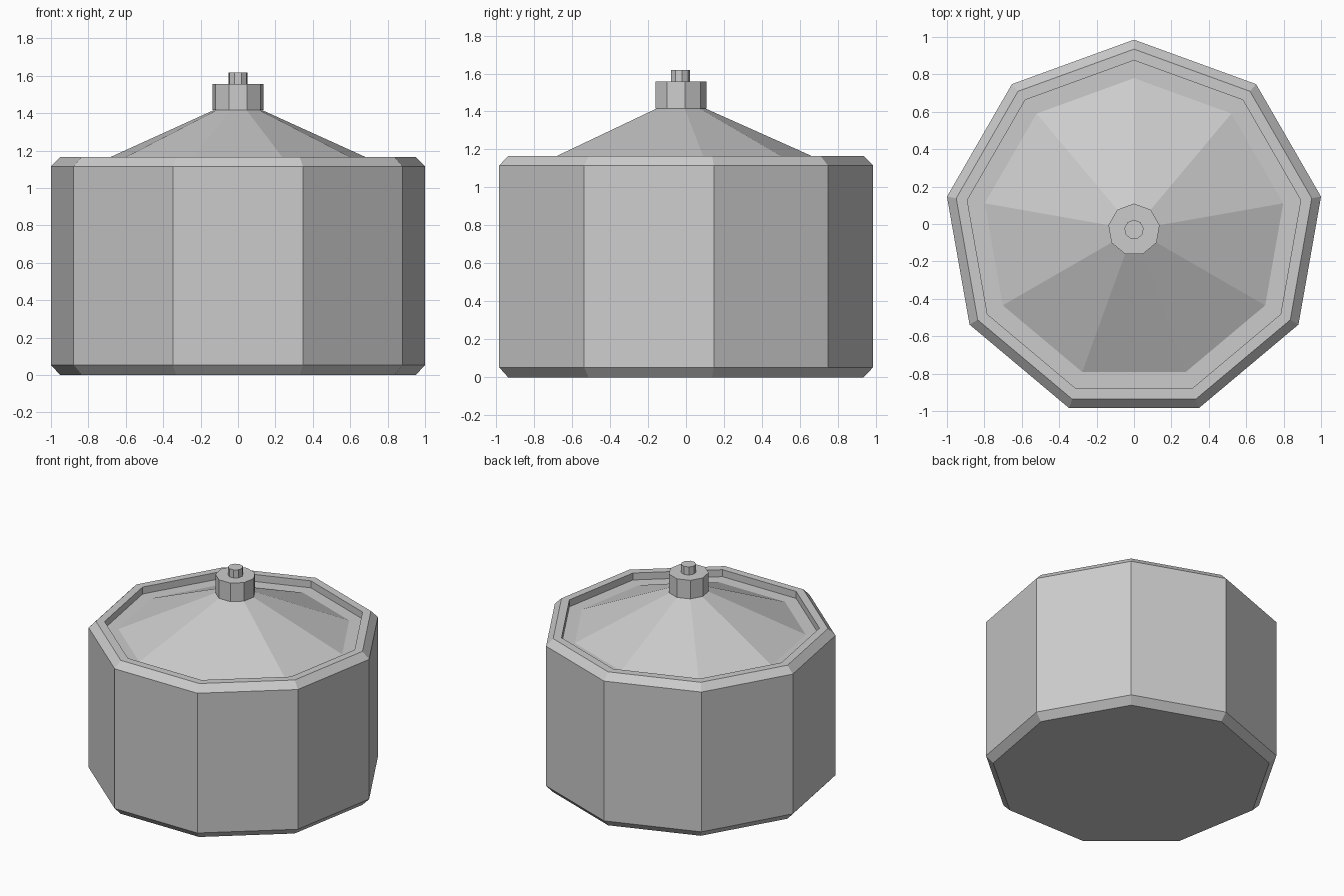
import bpy, bmesh
from math import sin, cos, pi

if "Cube" in bpy.data.objects:
    bpy.data.objects.remove(bpy.data.objects["Cube"])

SIDES = 9
CY = -0.03  # axis offset that centres the nine-sided outline


def lathe(name, profile, cap_start=False, cap_end=False):
    """Revolve (radius, z) points into a flat-sided form with a corner at +y."""
    bm = bmesh.new()
    rings = [[bm.verts.new((-r * sin(2 * pi * i / SIDES), CY + r * cos(2 * pi * i / SIDES), z))
              for i in range(SIDES)] for r, z in profile]
    for a, b in zip(rings, rings[1:]):
        for i in range(SIDES):
            j = (i + 1) % SIDES
            bm.faces.new((a[i], a[j], b[j], b[i]))
    if cap_start:
        bm.faces.new(rings[0][::-1])
    if cap_end:
        bm.faces.new(rings[-1])
    mesh = bpy.data.meshes.new(name)
    bm.to_mesh(mesh)
    bm.free()
    obj = bpy.data.objects.new(name, mesh)
    bpy.context.collection.objects.link(obj)
    return obj


# Drum with chamfered edges, raised rim and recessed ledge
lathe("tank_body", [(0.965, 0), (1.0154, 0.053), (1.0154, 1.115), (0.965, 1.166),
                    (0.905, 1.166), (0.905, 1.113), (0.81, 1.113)], cap_start=True)

# Sloped roof rising from the ledge
lathe("cone_roof", [(0.81, 1.113), (0.132, 1.416)])

# Cap collar and the small nub on top
lathe("roof_collar", [(0.132, 1.416), (0.139, 1.416), (0.139, 1.557)], cap_end=True)
lathe("top_nub", [(0.052, 1.557), (0.052, 1.618)], cap_end=True)
